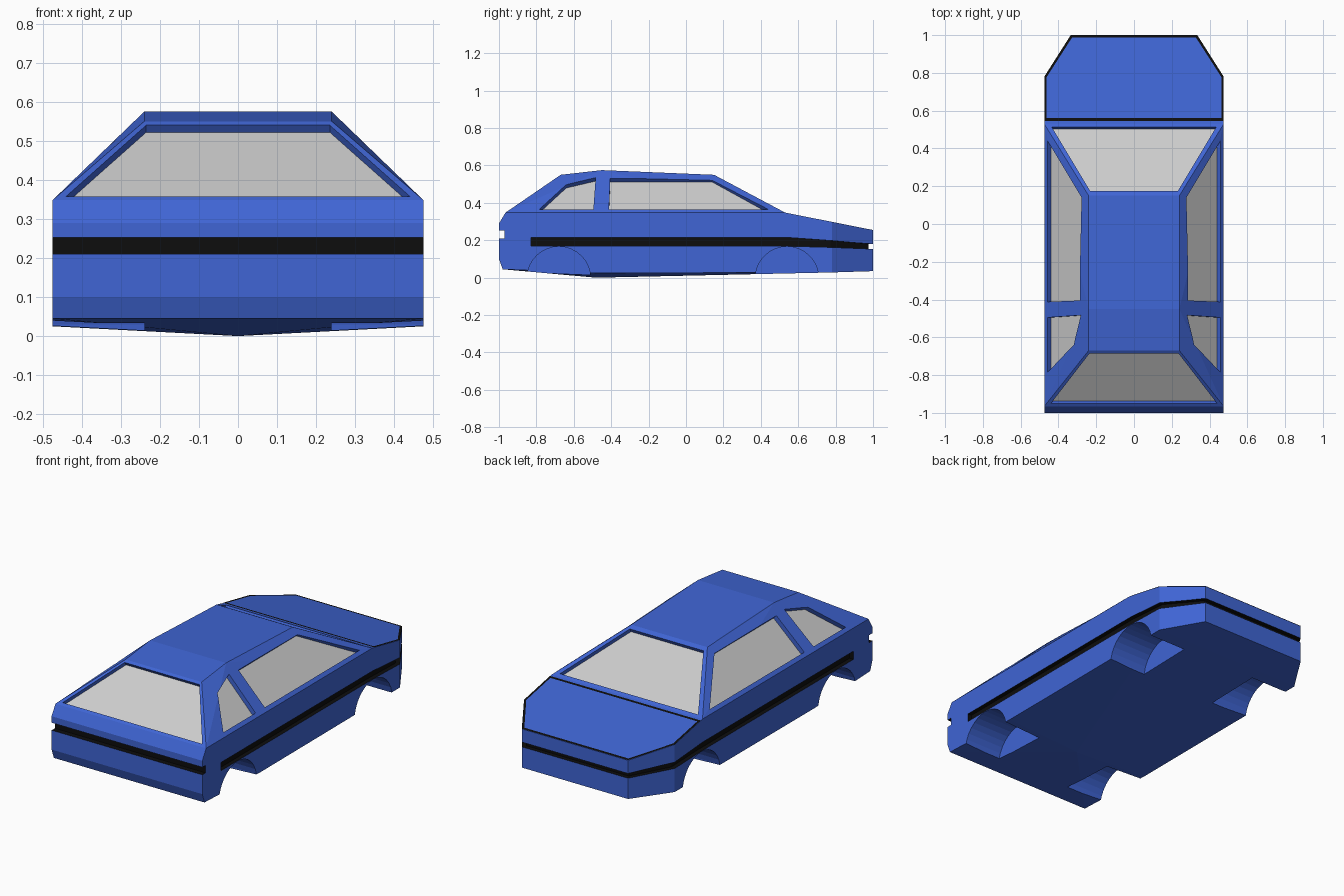
import bpy, bmesh, math
from mathutils import Vector, Matrix

if "Cube" in bpy.data.objects:
    bpy.data.objects.remove(bpy.data.objects["Cube"])


def material(name, rgb):
    m = bpy.data.materials.new(name)
    m.diffuse_color = (*rgb, 1)
    m.use_nodes = True
    m.node_tree.nodes["Principled BSDF"].inputs["Base Color"].default_value = m.diffuse_color
    return m


BLUE = material("blue_paint", (0.05, 0.13, 0.66))
BLACK = material("black_trim", (0.004, 0.004, 0.004))
W, BELT, ROOF_W = 0.475, 0.348, 0.24


def make(name, bm, mat=None):
    me = bpy.data.meshes.new(name)
    bm.to_mesh(me)
    bm.free()
    ob = bpy.data.objects.new(name, me)
    bpy.context.collection.objects.link(ob)
    if mat:
        me.materials.append(mat)
    return ob


def loft(rings):
    """Closed solid through rings of equal point count."""
    bm = bmesh.new()
    rs = [[bm.verts.new(p) for p in r] for r in rings]
    n = len(rs[0])
    for a, b in zip(rs, rs[1:]):
        for i in range(n):
            j = (i + 1) % n
            bm.faces.new((a[i], a[j], b[j], b[i]))
    bm.faces.new(rs[0])
    bm.faces.new(rs[-1])
    bmesh.ops.recalc_face_normals(bm, faces=bm.faces)
    return bm


def cut(body, bm, mat):
    cutter = make("cutter", bm, mat)
    cutter.hide_render = True
    mod = body.modifiers.new("cut", 'BOOLEAN')
    mod.operation, mod.solver, mod.object = 'DIFFERENCE', 'EXACT', cutter
    mod.material_mode = 'TRANSFER'
    bpy.context.view_layer.objects.active = body
    bpy.ops.object.modifier_apply(modifier=mod.name)
    bpy.data.objects.remove(cutter)


def mirrored(pts):
    return [(s * x, y, z) for x, y, z in pts for s in ((1, -1) if x else (1,))]


def hood_z(y):
    return BELT - (y - 0.53) * 0.198


# Body: lower shell and cabin as two hulls welded along the belt line
belt = [(W, 0.53, BELT), (W, -0.965, BELT)]
lower = belt + [(W, -1, 0.29), (W, -1, 0.10), (W, -0.98, 0.045), (W, -0.48, 0.025),
                (0, -0.48, 0.0), (W, 0.78, 0.028), (W, 0.78, hood_z(0.78)),
                (0.335, 1, 0.035), (0.335, 1, hood_z(1))]
upper = belt + [(ROOF_W, 0.15, 0.55), (ROOF_W, -0.45, 0.575), (ROOF_W, -0.67, 0.55)]
bm = bmesh.new()
for pts in (lower, upper):
    vs = [bm.verts.new(p) for p in mirrored(pts)]
    bmesh.ops.convex_hull(bm, input=vs)
inner = [f for f in bm.faces if all(abs(v.co.z - BELT) < 1e-5 for v in f.verts)]
bmesh.ops.delete(bm, geom=inner, context='FACES_ONLY')
bmesh.ops.remove_doubles(bm, verts=bm.verts, dist=1e-4)
bmesh.ops.dissolve_limit(bm, angle_limit=0.005, verts=bm.verts, edges=bm.edges)
bmesh.ops.recalc_face_normals(bm, faces=bm.faces)
body = make("car_body", bm, BLUE)

# Wheel arches
for y in (-0.68, 0.54):
    for s in (1, -1):
        ring = [(y + 0.17 * math.cos(a), -0.004 + 0.17 * math.sin(a))
                for a in (math.tau * i / 32 for i in range(32))]
        cut(body, loft([[(s * x, p, q) for p, q in ring] for x in (0.24, 0.6)]), BLUE)

# Black rear groove
cut(body, loft([[(x, -1.05, 0.21), (x, -0.97, 0.21), (x, -0.97, 0.253), (x, -1.05, 0.253)]
                for x in (-0.6, 0.6)]), BLACK)

# Black groove along both sides and round the nose: inner xy, outer xy, z low, z high
stations = [(W - .025, -0.83, 0.52, -0.83, 0.169, 0.216),
            (W - .025, 0.53, 0.52, 0.53, 0.169, 0.216),
            (W - .025, 0.773, 0.52, 0.79, 0.162, 0.198),
            (0.322, 0.975, 0.36, 1.05, 0.153, 0.180)]
rings = [[(a, b, lo), (c, d, lo), (c, d, hi), (a, b, hi)] for a, b, c, d, lo, hi in stations]
rings += [[(-x, y, z) for x, y, z in r] for r in reversed(rings)]
cut(body, loft(rings), BLACK)


# Windows: recess cut into the body plus a grey pane at the bottom
def window(name, pts, depth):
    pts = [Vector(p) for p in pts]
    n = (pts[1] - pts[0]).cross(pts[2] - pts[0]).normalized()
    if n.z < 0:
        n.negate()
        pts.reverse()
    cut(body, loft([[p - n * depth for p in pts], [p + n * 0.04 for p in pts]]), BLUE)
    pane = bmesh.new()
    pane.faces.new([pane.verts.new(p - n * (depth - 0.002)) for p in pts])
    make(name, pane)


def screen(name, y0, y1, corners):
    k = (y1 - y0) / (0.55 - BELT)
    half = [(x, y0 + k * (z - BELT), z) for x, z in corners]
    window(name, half + [(-x, y, z) for x, y, z in reversed(half)], 0.024)


screen("windscreen", 0.53, 0.15, [(0.435, 0.357), (0.232, 0.537)])
screen("rear_window", -0.965, -0.67, [(0.44, 0.358), (0.235, 0.54)])

slope = (W - ROOF_W) / (0.575 - BELT)
side_panes = {"door_window": [(0.44, 0.365), (0.14, 0.53), (-0.405, 0.53), (-0.412, 0.365)],
              "quarter_window": [(-0.785, 0.365), (-0.495, 0.365), (-0.483, 0.535), (-0.64, 0.498)]}
for name, outline in side_panes.items():
    for s, side in ((1, "right"), (-1, "left")):
        window(f"{side}_{name}",
               [(s * (W - slope * (z - BELT)), y, z) for y, z in outline], 0.028)

# Black trim line round the bonnet
bm = bmesh.new()
loops = []
for half in ([(W, 0.546), (W, 0.78), (0.335, 1.0)],
             [(W - .012, 0.56), (W - .012, 0.777), (0.328, 0.987)]):
    ring = half + [(-x, y) for x, y in reversed(half)]
    loops.append([bm.verts.new((x, y, hood_z(y) + 0.0015)) for x, y in ring])
for i in range(6):
    j = (i + 1) % 6
    bm.faces.new((loops[0][i], loops[0][j], loops[1][j], loops[1][i]))
bmesh.ops.recalc_face_normals(bm, faces=bm.faces)
make("bonnet_trim", bm, BLACK)
